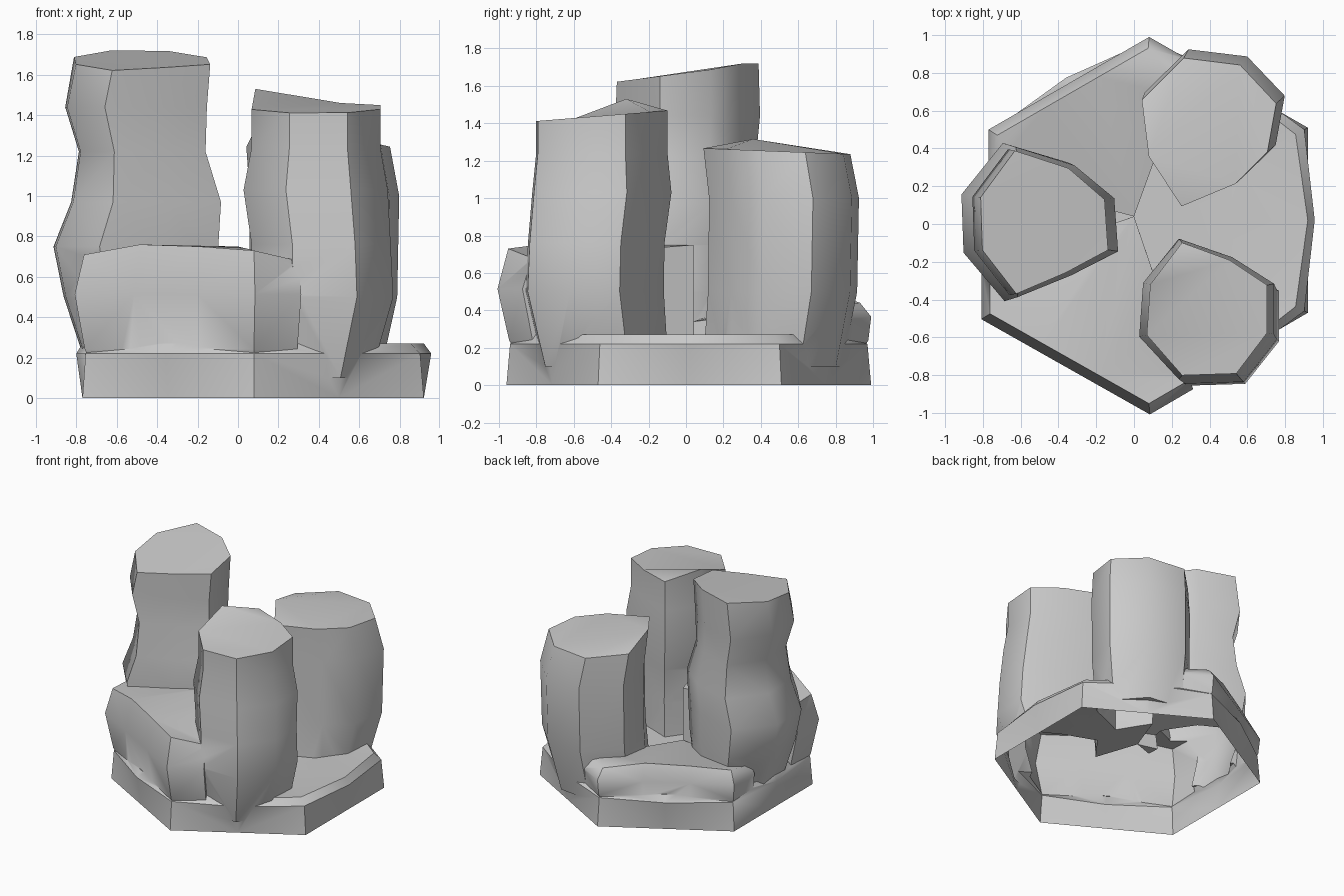
import bpy, bmesh
from math import radians, cos, sin
from mathutils import Vector

if "Cube" in bpy.data.objects:
    bpy.data.objects.remove(bpy.data.objects["Cube"])

# Ground hexagon, counter-clockwise from the back right corner
HEX = [Vector(p) for p in ((.92, .51), (.08, .99), (-.77, .5),
                           (-.77, -.48), (.08, -.96), (.92, -.47))]


def loft(name, rings):
    """Closed solid through rings of equal point count."""
    bm = bmesh.new()
    rings = [[bm.verts.new(p) for p in ring] for ring in rings]
    n = len(rings[0])
    for a, b in zip(rings, rings[1:]):
        for i in range(n):
            bm.faces.new((a[i], a[(i + 1) % n], b[(i + 1) % n], b[i]))
    bm.faces.new(rings[0])
    bm.faces.new(rings[-1])
    bmesh.ops.triangulate(bm, faces=bm.faces[:])
    bmesh.ops.recalc_face_normals(bm, faces=bm.faces[:])
    me = bpy.data.meshes.new(name)
    bm.to_mesh(me)
    bm.free()
    ob = bpy.data.objects.new(name, me)
    bpy.context.collection.objects.link(ob)
    return ob


def edge(i, t):
    return HEX[i % 6].lerp(HEX[(i + 1) % 6], t)


def shelf(name, i, lip, centre, bulge):
    """Wedge from the middle out to hexagon edge i, wrapping both corners."""
    plan = [edge(i - 1, .74), edge(i, 0), edge(i, .33), edge(i, .68),
            edge(i, 1), edge(i + 1, .26)]
    core = Vector((0, .04))

    def ring(z, s, z_core):
        out = [(p.x * s, p.y * s, z) for p in plan]
        return out + [(core.x, core.y, z_core)]
    mid = .25 + (lip - .25) * .55
    top = ring(lip, bulge - .06, centre)
    # The rim rises in the middle and drops at both ends
    top = [(x, y, z + dz) for (x, y, z), dz in
           zip(top, (-.03, -.02, .03, .02, 0, -.05, 0))]
    return loft(name, [ring(.1, .9, .1), ring(.24, .985, .2),
                       ring(mid, bulge, mid * .9), top])


def column(name, centre, radii, levels, height, slope, peak):
    """Eight-sided pillar; levels are (z, outward shift, width)."""
    c = Vector(centre)
    out = c.normalized()
    pts = [Vector((r * cos(radians(22.5 + 45 * k)), r * sin(radians(22.5 + 45 * k))))
           for k, r in enumerate(radii)]
    rings = []
    for z, shift, s in levels:
        m = c + out * shift
        rings.append([(m.x + p.x * s, m.y + p.y * (s + 1) / 2, z) for p in pts])
    rings.append([(c.x + p.x, c.y + p.y,
                   height + slope * p.y + (peak[1] if k == peak[0] else 0))
                  for k, p in enumerate(pts)])
    return loft(name, rings)


# Hexagonal foot, bulging at the edge middles; its top is the right shelf
def foot_ring(z, corner, middle):
    ring = []
    for i in range(6):
        ring += [(*(edge(i, 0) * corner), z), (*(edge(i, .5) * middle), z)]
    return ring


rock = loft("rock_formation", [foot_ring(0, 1, 1), foot_ring(.22, .98, 1.04),
                               foot_ring(.27, .93, 1.0), foot_ring(.24, .55, .55)])

parts = [
    shelf("front_shelf", 3, .73, .75, 1.05),
    shelf("back_shelf", 1, .46, .34, 1.0),
    # Tall, middle and short columns
    column("left_column", (-.47, 0), (.34, .32, .42, .37, .36, .4, .28, .36),
           [(.1, -.03, .85), (.5, .01, 1.12), (.75, .03, 1.21), (.97, -.02, 1.1),
            (1.22, 0, .93), (1.44, .03, 1.04)], 1.67, .13, (1, .01)),
    column("front_column", (.4, -.45), (.33, .28, .38, .34, .36, .38, .37, .33),
           [(.1, -.03, .9), (.5, .05, 1.1), (.76, .04, 1.08), (1.03, 0, 1.12),
            (1.24, 0, 1)], 1.44, .08, (3, .08)),
    column("back_column", (.42, .5), (.36, .37, .41, .41, .37, .44, .31, .31),
           [(.1, -.03, .9), (.5, .04, 1.03), (1, .05, 1.04)], 1.25, -.04, (4, .06)),
]

# Fuse everything into one shell
bpy.context.view_layer.objects.active = rock
for part in parts:
    mod = rock.modifiers.new("fuse", 'BOOLEAN')
    mod.operation = 'UNION'
    mod.solver = 'EXACT'
    mod.object = part
    bpy.ops.object.modifier_apply(modifier=mod.name)
    bpy.data.objects.remove(part)

# Open the underside
bm = bmesh.new()
bm.from_mesh(rock.data)
under = [f for f in bm.faces if all(v.co.z < .002 for v in f.verts)]
bmesh.ops.delete(bm, geom=under, context='FACES')
bm.to_mesh(rock.data)
bm.free()

bpy.ops.object.select_all(action='DESELECT')
rock.select_set(True)
bpy.ops.object.shade_smooth_by_angle(angle=radians(48))
